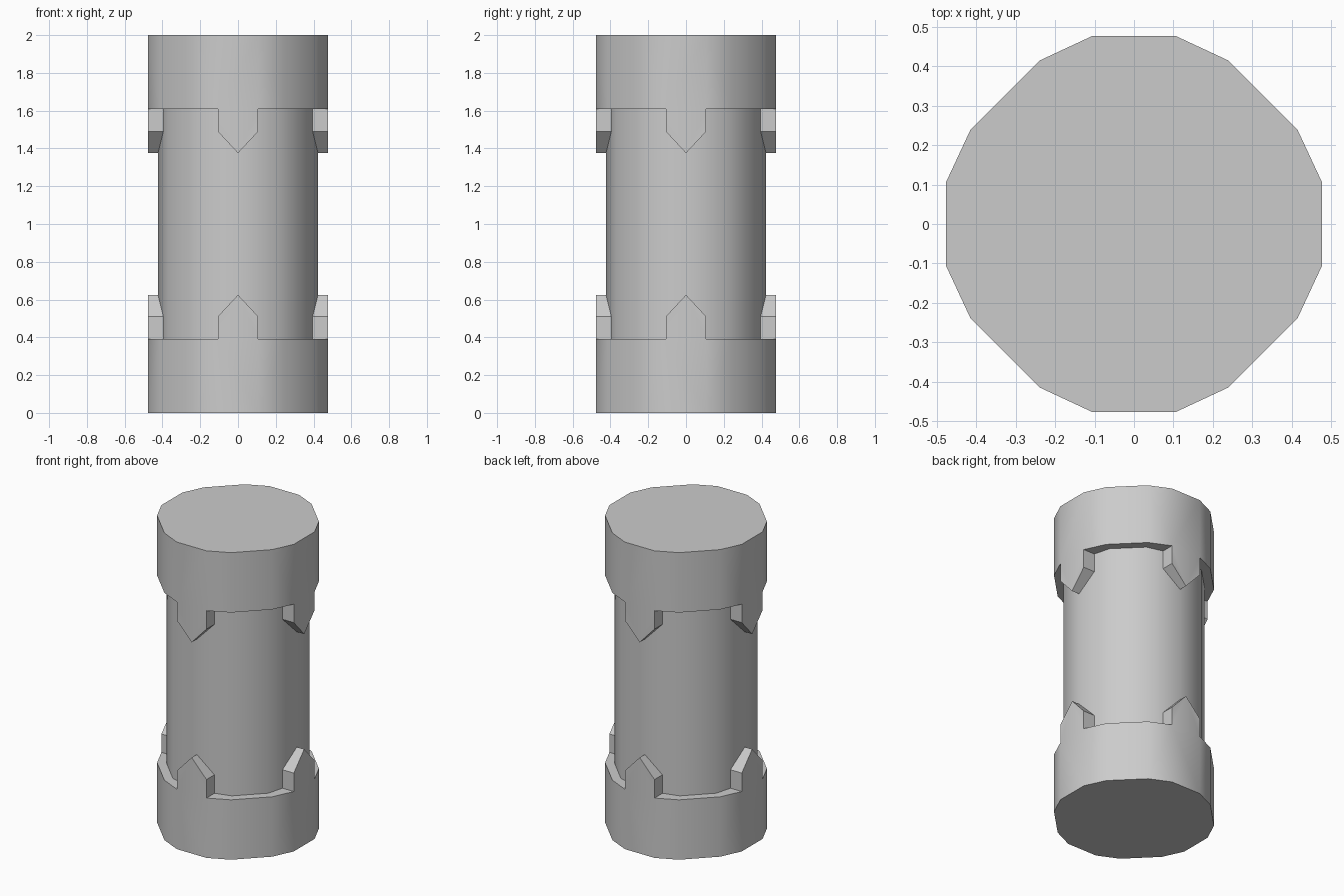
import bpy, bmesh, math
from mathutils import Matrix, Vector

cube = bpy.data.objects.get("Cube")
if cube:
    bpy.data.objects.remove(cube, do_unlink=True)

# Single grey material
GREY = (0.6, 0.6, 0.6, 1.0)
grey = bpy.data.materials.new("plain grey")
grey.use_nodes = True
grey.diffuse_color = GREY
grey.node_tree.nodes["Principled BSDF"].inputs["Base Color"].default_value = GREY

HEIGHT = 2.0
RIM, SHOULDER, TIP = 0.39, 0.51, 0.625   # collar edge, tab shoulder, tab point
TAB_HALF, TAB_OUT = 0.107, 0.477


def finish(bm, name):
    bmesh.ops.recalc_face_normals(bm, faces=bm.faces[:])
    mesh = bpy.data.meshes.new(name)
    bm.to_mesh(mesh)
    bm.free()
    mesh.materials.append(grey)
    obj = bpy.data.objects.new(name, mesh)
    bpy.context.collection.objects.link(obj)
    bpy.ops.object.select_all(action='DESELECT')
    obj.select_set(True)
    bpy.context.view_layer.objects.active = obj
    bpy.ops.object.shade_smooth_by_angle(angle=math.radians(38))
    return obj


def collar(name, flip):
    """Twelve-sided end collar with a pointed tab on each of four sides."""
    bm = bmesh.new()
    t, d = TAB_HALF, -TAB_OUT
    # One quarter of the rim, from the left of a tab to the next tab
    quarter = [(-t, d, RIM), (-t, d, SHOULDER), (0, d, TIP),
               (t, d, SHOULDER), (t, d, RIM),
               (0.24, -0.415, RIM), (0.415, -0.24, RIM)]
    outer, inner, floor = [], [], []
    for k in range(4):
        turn = Matrix.Rotation(k * math.pi / 2, 3, 'Z')
        for i, (x, y, z) in enumerate(quarter):
            on_tab = i < 5
            depth = Vector((x, -0.36, z)) if on_tab else Vector((x * 0.8, y * 0.8, z))
            outer.append(bm.verts.new(turn @ Vector((x, y, z))))
            inner.append(bm.verts.new(turn @ depth))
            if i in (0, 4, 5, 6):
                floor.append(bm.verts.new(turn @ Vector((x, y, 0))))
    n, m = len(outer), len(floor)
    # Rim ledge and tab edges
    for i in range(n):
        j = (i + 1) % n
        bm.faces.new((outer[i], outer[j], inner[j], inner[i]))
    # Outside walls: one tabbed panel and three plain panels per quarter
    for k in range(4):
        o, f = k * 7, k * 4
        bm.faces.new([floor[f], floor[f + 1]] + outer[o:o + 5][::-1])
        for s in range(1, 4):
            a, b = o + 3 + s, (o + 4 + s) % n
            bm.faces.new((floor[f + s], floor[(f + s + 1) % m], outer[b], outer[a]))
    bm.faces.new(floor[::-1])
    bm.faces.new(inner)
    if flip:
        for v in bm.verts:
            v.co.z = HEIGHT - v.co.z
    return finish(bm, name)


# Inner column
bm = bmesh.new()
bmesh.ops.create_cone(bm, cap_ends=True, segments=12, radius1=0.424, radius2=0.424,
                      depth=HEIGHT - 0.4,
                      matrix=Matrix.Translation((0, 0, HEIGHT / 2)))
finish(bm, "column")

# End collars
collar("lower_collar", False)
collar("upper_collar", True)
